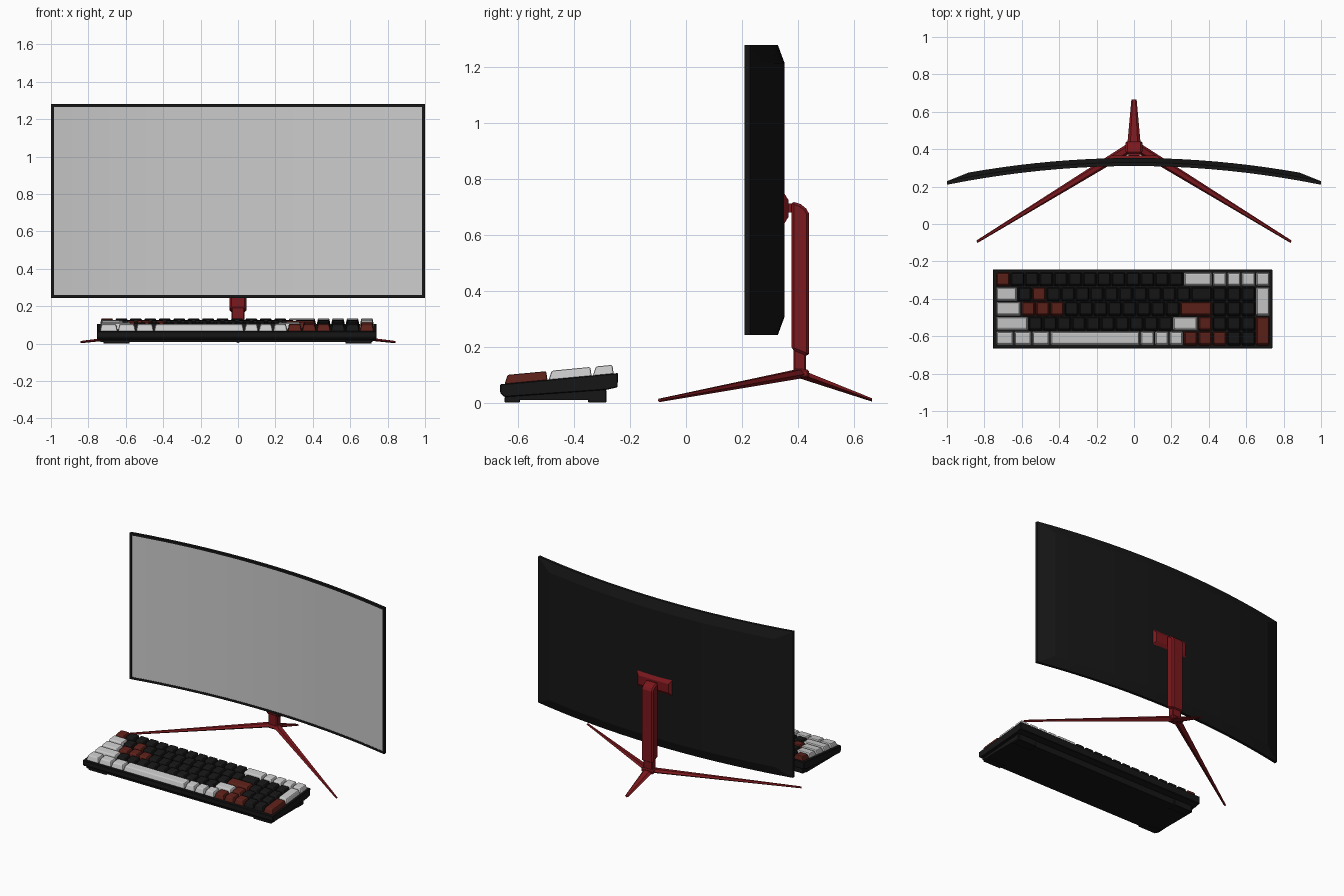
import bpy, bmesh
from mathutils import Vector

if "Cube" in bpy.data.objects:
    bpy.data.objects.remove(bpy.data.objects["Cube"])


def material(name, rgb):
    m = bpy.data.materials.new(name)
    m.diffuse_color = (*rgb, 1)
    m.use_nodes = True
    m.node_tree.nodes["Principled BSDF"].inputs["Base Color"].default_value = m.diffuse_color
    return m


BLACK = material("black_plastic", (0.008, 0.008, 0.008))
RED = material("red_metal", (0.2, 0.009, 0.012))
KEY_RED = material("red_keycap", (0.11, 0.015, 0.01))


def finish(name, bm, mat=None, bevel=0, segments=1):
    bmesh.ops.recalc_face_normals(bm, faces=bm.faces)
    me = bpy.data.meshes.new(name)
    bm.to_mesh(me)
    bm.free()
    ob = bpy.data.objects.new(name, me)
    bpy.context.collection.objects.link(ob)
    if mat:
        me.materials.append(mat)
    if bevel:
        mod = ob.modifiers.new("bevel", 'BEVEL')
        mod.width, mod.segments = bevel, segments
        mod.limit_method, mod.angle_limit = 'ANGLE', 0.6
    return ob


def loft(bm, a, b):
    """Closed solid between two matching point loops."""
    va, vb = [bm.verts.new(p) for p in a], [bm.verts.new(p) for p in b]
    n = len(a)
    for i in range(n):
        j = (i + 1) % n
        bm.faces.new((va[i], va[j], vb[j], vb[i]))
    bm.faces.new(va)
    bm.faces.new(vb)


def prism(name, profile, x0, x1, mat=None, bevel=0, segments=1):
    """Extrude a (y, z) profile along x."""
    bm = bmesh.new()
    loft(bm, [(x0, y, z) for y, z in profile], [(x1, y, z) for y, z in profile])
    return finish(name, bm, mat, bevel, segments)


def rect(y0, y1, z0, z1):
    return [(y0, z0), (y1, z0), (y1, z1), (y0, z1)]


# Curved monitor: rings of points lying on offset arcs
N = 20


def arc_ring(bm, half, z0, z1, offset):
    xs = [half * (2 * i / N - 1) for i in range(N + 1)]
    def pt(x, z):
        return bm.verts.new((x, 0.31 - x * x * 0.1 + offset, z))
    return [pt(x, z0) for x in xs], [pt(x, z1) for x in xs]


def panel(bm, ring):
    lo, hi = ring
    for i in range(N):
        bm.faces.new((lo[i], lo[i + 1], hi[i + 1], hi[i]))


def bridge(bm, r1, r2):
    a, b = r1[0] + r1[1][::-1], r2[0] + r2[1][::-1]
    for i in range(len(a)):
        j = (i + 1) % len(a)
        bm.faces.new((a[i], a[j], b[j], b[i]))


bm = bmesh.new()
rings = [arc_ring(bm, *r) for r in (
    (0.984, 0.259, 1.264, 0.004),   # recess behind screen
    (0.984, 0.259, 1.264, 0.0),     # bezel inner edge
    (1.0, 0.243, 1.28, 0.0),        # bezel outer edge
    (1.0, 0.243, 1.28, 0.019),      # rim
    (0.885, 0.308, 1.215, 0.043))]  # raised back
for r1, r2 in zip(rings, rings[1:]):
    bridge(bm, r1, r2)
panel(bm, rings[0])
panel(bm, rings[-1])
finish("monitor_housing", bm, BLACK)

bm = bmesh.new()
panel(bm, arc_ring(bm, 0.984, 0.259, 1.264, 0.002))
screen = finish("screen", bm)
if screen.data.polygons[0].normal.y > 0:
    screen.data.flip_normals()

# Mounting plate, pivot and column
bm = bmesh.new()
loft(bm, [(x, 0.348, z) for x, z in ((-.14, .635), (.14, .635), (.14, .755), (-.14, .755))],
     [(x, 0.367, z) for x, z in ((-.12, .665), (.12, .665), (.12, .725), (-.12, .725))])
finish("mount_plate", bm, RED)
prism("mount_pivot", rect(0.36, 0.385, 0.68, 0.712), -0.03, 0.03, RED)
prism("column", [(0.377, 0.19), (0.44, 0.165), (0.44, 0.678), (0.43, 0.695),
                 (0.41, 0.711), (0.377, 0.721)], -0.045, 0.045, RED, 0.009)
prism("column_neck", rect(0.385, 0.43, 0.1, 0.2), -0.035, 0.035, RED, 0.006)
prism("stand_hub", [(0.375, 0.092), (0.44, 0.088), (0.44, 0.118), (0.385, 0.122)],
      -0.045, 0.045, RED, 0.006)


# Tapered stand legs
def leg(name, start, end, w0, w1, h0, h1):
    s, e = Vector(start), Vector(end)
    d = (e - s).normalized()
    side = d.cross(Vector((0, 0, 1))).normalized()
    up = Vector((0, 0, 1))

    def section(p, w, h):
        return [p - side * w, p - side * w * .55 + up * h, p + side * w * .55 + up * h,
                p + side * w, p - up * h]
    bm = bmesh.new()
    loft(bm, section(s, w0, h0), section(e, w1, h1))
    finish(name, bm, RED)


for sx, label in ((-1, "left"), (1, "right")):
    leg(f"front_leg_{label}", (sx * 0.01, 0.415, 0.104), (sx * 0.84, -0.095, 0.008),
        0.026, 0.007, 0.017, 0.006)
leg("back_leg", (0, 0.40, 0.106), (0, 0.665, 0.01), 0.038, 0.014, 0.017, 0.006)

# Keyboard case, base and feet
prism("keyboard_case", [(-0.65, 0.02), (-0.285, 0.046), (-0.245, 0.055), (-0.243, 0.106),
                        (-0.665, 0.066), (-0.665, 0.035)], -0.755, 0.74, BLACK, 0.003)
prism("keyboard_base", [(-0.648, 0.022), (-0.648, 0.009), (-0.3, 0.009), (-0.29, 0.048)],
      -0.735, 0.72, BLACK)
for x0, label in ((-0.72, "left"), (0.575, "right")):
    prism(f"front_foot_{label}", rect(-0.65, -0.595, 0, 0.02), x0, x0 + 0.14, BLACK, 0.003)
    prism(f"rear_foot_{label}", rect(-0.35, -0.285, 0, 0.046), x0, x0 + 0.14, BLACK, 0.003)

# Keycaps: rows of (width in units, colour, count), coloured white / black / red
ROWS = [
    [(1, 'r', 1), (1, 'b', 12), (2, 'w', 1), (1, 'w', 4)],
    [(1.5, 'w', 1), (1, 'b', 1), (1, 'r', 1), (1, 'b', 10), (1.5, 'b', 1), (1, 'b', 3)],
    [(1.75, 'w', 1), (1, 'r', 3), (1, 'b', 8), (2.25, 'r', 1), (1, 'b', 3)],
    [(2.25, 'w', 1), (1, 'b', 10), (1.75, 'w', 1), (1, 'r', 1), (1, 'b', 3)],
    [(1.25, 'w', 3), (6.25, 'w', 1), (1, 'w', 3), (1, 'r', 3), (1, 'b', 2)]]
U, V, X0, Y0 = 0.0772, 0.079, -0.739, -0.257
caps = {c: bmesh.new() for c in 'wbr'}


def keycap(col, row, w, h, c):
    x0, x1 = X0 + col * U + .0015, X0 + (col + w) * U - .0015
    y1, y0 = Y0 - row * V - .0015, Y0 - (row + h) * V + .0015

    def loop(lift, side, front, back):
        pts = ((x0 + side, y0 + front), (x1 - side, y0 + front),
               (x1 - side, y1 - back), (x0 + side, y1 - back))
        return [(x, y, 0.066 + (y + 0.665) * 0.095 + lift) for x, y in pts]
    loft(caps[c], loop(-0.004, 0, 0, 0), loop(0.031, 0.007, 0.012, 0.005))


for r, row in enumerate(ROWS):
    col = 0
    for w, c, count in row:
        for _ in range(count):
            if not (c == 'b' and col >= 18):
                keycap(col, r, w, 1, c)
            col += w
keycap(18, 1, 1, 2, 'w')
keycap(18, 3, 1, 2, 'r')
for c, name, mat in (('w', "white_keycaps", None), ('b', "black_keycaps", BLACK),
                     ('r', "red_keycaps", KEY_RED)):
    finish(name, caps[c], mat, 0.006, 2)
